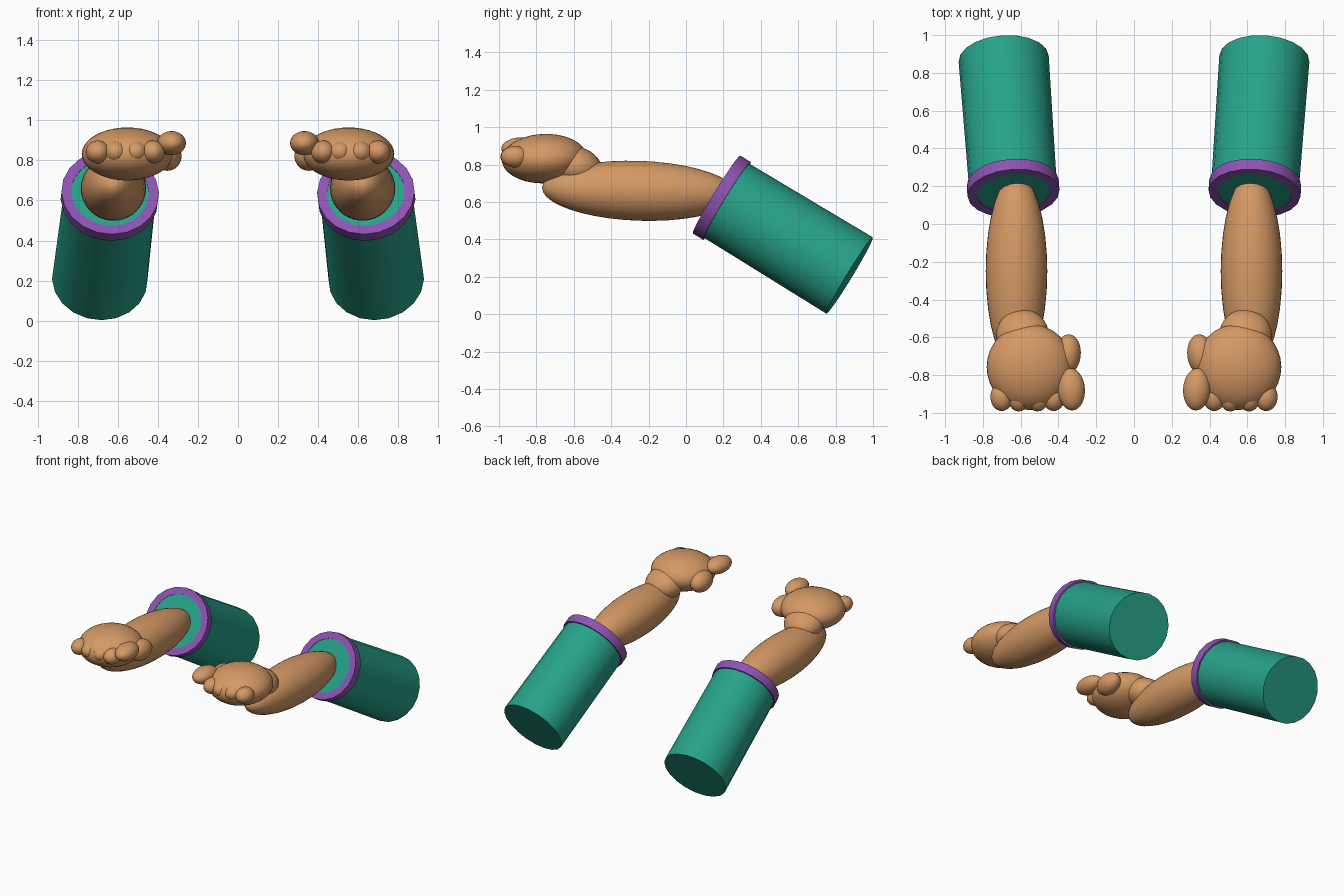
import bpy, bmesh, math
from mathutils import Vector, Matrix, Euler

if "Cube" in bpy.data.objects:
    bpy.data.objects.remove(bpy.data.objects["Cube"])


def material(name, rgb):
    m = bpy.data.materials.new(name)
    m.diffuse_color = (*rgb, 1)
    m.use_nodes = True
    m.node_tree.nodes["Principled BSDF"].inputs["Base Color"].default_value = m.diffuse_color
    return m


SKIN = material("skin", (0.66, 0.32, 0.13))
TEAL = material("teal cloth", (0.02, 0.36, 0.25))
PURPLE = material("purple trim", (0.27, 0.085, 0.45))


def finish(bm, name, mat, angle):
    bmesh.ops.recalc_face_normals(bm, faces=bm.faces)
    me = bpy.data.meshes.new(name)
    bm.to_mesh(me)
    bm.free()
    me.materials.append(mat)
    ob = bpy.data.objects.new(name, me)
    bpy.context.collection.objects.link(ob)
    bpy.ops.object.select_all(action='DESELECT')
    ob.select_set(True)
    bpy.context.view_layer.objects.active = ob
    bpy.ops.object.shade_smooth_by_angle(angle=math.radians(angle))
    return ob


def ellipsoid(name, centre, radii, rot=(0, 0, 0), side=1):
    """Rounded body part; side mirrors it across x."""
    bm = bmesh.new()
    bmesh.ops.create_uvsphere(bm, u_segments=32, v_segments=20, radius=1)
    turn = Euler([math.radians(a) for a in rot]).to_matrix().to_4x4()
    bm.transform(Matrix.Translation(centre) @ turn @ Matrix.Diagonal((*radii, 1)))
    bm.transform(Matrix.Diagonal((side, 1, 1, 1)))
    return finish(bm, name, SKIN, 60)


def lathe(name, profile, matrix, mat, closed, segs=20):
    """Spin (radius, height) points; open profiles get flat end caps."""
    bm = bmesh.new()
    rings = [[bm.verts.new((r * math.cos(2 * math.pi * i / segs),
                            r * math.sin(2 * math.pi * i / segs), h))
              for i in range(segs)] for r, h in profile]
    pairs = list(zip(rings, rings[1:]))
    if closed:
        pairs.append((rings[-1], rings[0]))
    else:
        bm.faces.new(rings[0])
        bm.faces.new(rings[-1])
    for a, b in pairs:
        for i in range(segs):
            j = (i + 1) % segs
            bm.faces.new((a[i], a[j], b[j], b[i]))
    bm.transform(matrix)
    return finish(bm, name, mat, 40)


for side, label in ((1, "right"), (-1, "left")):
    # sleeve and cuff share an axis running forward and up
    back = Vector((0.69 * side, 0.875, 0.207))
    front = Vector((0.638 * side, 0.163, 0.64))
    axis = front - back
    length = axis.length
    place = Matrix.Translation(back) @ axis.to_track_quat('Z', 'Y').to_matrix().to_4x4()
    lathe(label + "_sleeve", [(0.239, 0), (0.232, length - 0.004)], place, TEAL, False)
    lathe(label + "_cuff", [(0.244, length - 0.065), (0.244, length),
                            (0.195, length), (0.195, length - 0.065)],
          place, PURPLE, True)

    # forearm, wrist and palm
    ellipsoid(label + "_forearm", (0.622, -0.25, 0.66), (0.163, 0.52, 0.16), (-2, 0, 0), side)
    ellipsoid(label + "_wrist", (0.59, -0.59, 0.79), (0.14, 0.14, 0.105), (-12, 0, 0), side)
    ellipsoid(label + "_palm", (0.552, -0.757, 0.832), (0.228, 0.228, 0.132), (2, 0, 0), side)

    # curled fingers
    for finger, x, y in (("little", 0.70, -0.915), ("ring", 0.61, -0.917),
                         ("middle", 0.51, -0.917), ("index", 0.425, -0.915)):
        ellipsoid(f"{label}_{finger}_finger", (x, y, 0.842), (0.06, 0.075, 0.057), side=side)

    # thumb in two joints
    ellipsoid(label + "_thumb_base", (0.352, -0.692, 0.823), (0.07, 0.108, 0.075), (0, 0, 6), side)
    ellipsoid(label + "_thumb_tip", (0.332, -0.875, 0.886), (0.072, 0.112, 0.06), (0, 0, -4), side)
